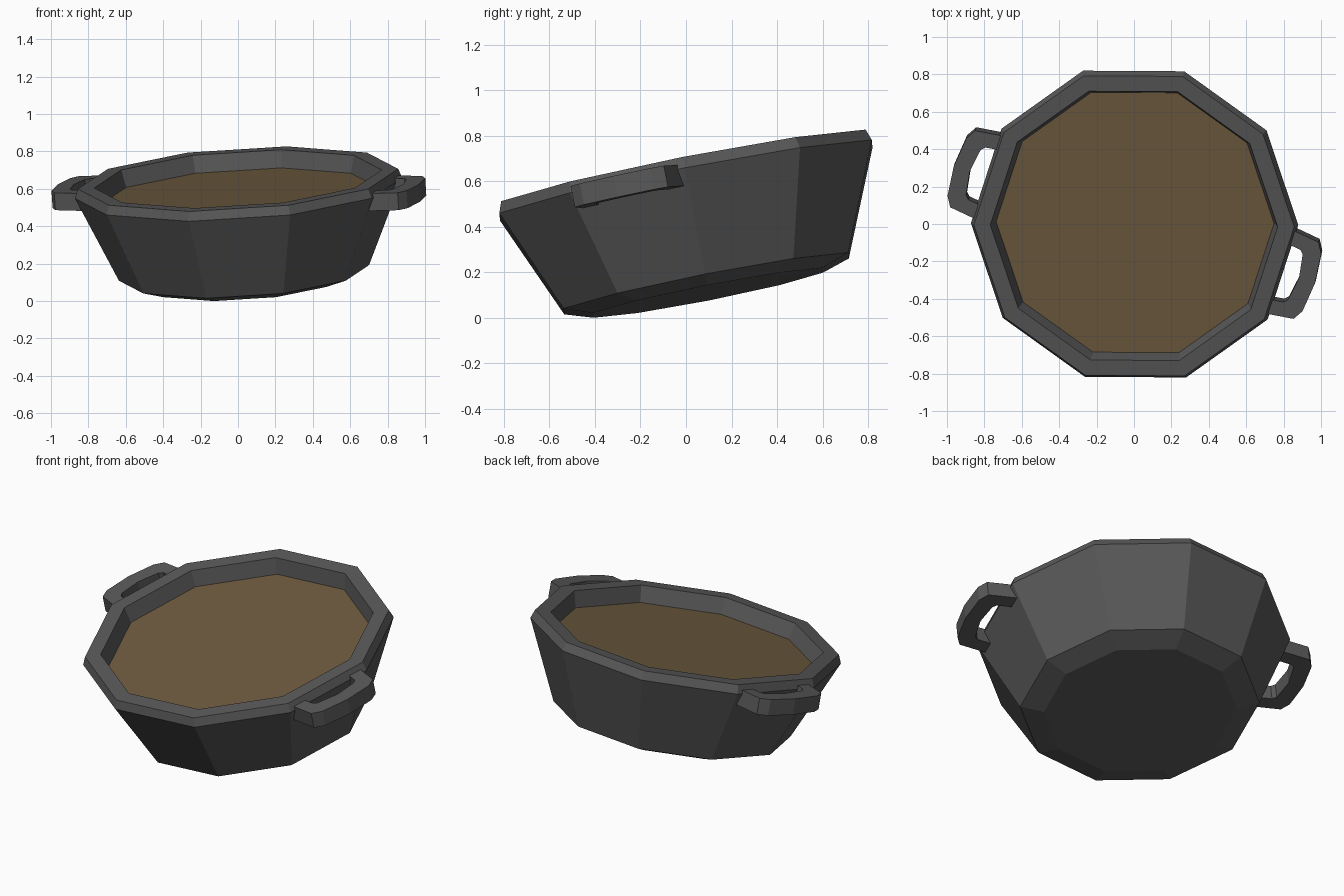
import bpy, bmesh
from math import cos, sin, pi, radians
from mathutils import Matrix

if "Cube" in bpy.data.objects:
    bpy.data.objects.remove(bpy.data.objects["Cube"])

SIDES = 10
# Local frame: rim plane at z = 0, handles along x; then tilted about the handle axis
TILT = (Matrix.Translation((0, -0.010, 0.653))
        @ Matrix.Rotation(radians(-18), 4, 'Z')
        @ Matrix.Rotation(radians(11.7), 4, 'X'))


def material(name, rgb):
    m = bpy.data.materials.new(name)
    m.diffuse_color = (*rgb, 1)
    m.use_nodes = True
    m.node_tree.nodes["Principled BSDF"].inputs["Base Color"].default_value = m.diffuse_color
    return m


def finish(name, bm, mat):
    bmesh.ops.recalc_face_normals(bm, faces=bm.faces)
    bm.transform(TILT)
    me = bpy.data.meshes.new(name)
    bm.to_mesh(me)
    bm.free()
    me.materials.append(mat)
    ob = bpy.data.objects.new(name, me)
    bpy.context.collection.objects.link(ob)
    return ob


def ring(bm, r, z):
    return [bm.verts.new((r * cos(pi / SIDES + 2 * pi * i / SIDES),
                          r * sin(pi / SIDES + 2 * pi * i / SIDES), z))
            for i in range(SIDES)]


def bridge(bm, a, b):
    n = len(a)
    for i in range(n):
        j = (i + 1) % n
        bm.faces.new((a[i], a[j], b[j], b[i]))


iron = material("dark_iron", (0.098, 0.098, 0.098))
broth = material("brown_broth", (0.155, 0.105, 0.05))

# Pot: inner floor, inner wall, rim, flared outside, chamfered base
bm = bmesh.new()
profile = [(0.74, -0.11), (0.77, 0), (0.858, 0), (0.877, -0.05),
           (0.67, -0.513), (0.54, -0.555)]
rings = [ring(bm, r, z) for r, z in profile]
for a, b in zip(rings, rings[1:]):
    bridge(bm, a, b)
bm.faces.new(rings[0])
bm.faces.new(rings[-1])
finish("pot", bm, iron)

# Soup surface
bm = bmesh.new()
bm.faces.new(ring(bm, 0.747, -0.094))
finish("soup", bm, broth)

# Handles: bent strip, slightly bowed, from outer and inner half paths
outer = [(0.77, 0.245), (0.965, 0.22), (0.998, 0.165), (1.015, 0)]
inner = [(0.77, 0.165), (0.885, 0.15), (0.905, 0.13), (0.925, 0)]


def mirrored(half):
    return half + [(x, -y) for x, y in reversed(half[:-1])]


for name, s in (("right_handle", 1), ("left_handle", -1)):
    bm = bmesh.new()
    sections = [[bm.verts.new((s * x, s * y, z)) for (x, y), z in
                 ((o, -0.03), (o, -0.125), (i, -0.125), (i, -0.03))]
                for o, i in zip(mirrored(outer), mirrored(inner))]
    for a, b in zip(sections, sections[1:]):
        bridge(bm, a, b)
    bm.faces.new(sections[0])
    bm.faces.new(sections[-1])
    finish(name, bm, iron)
